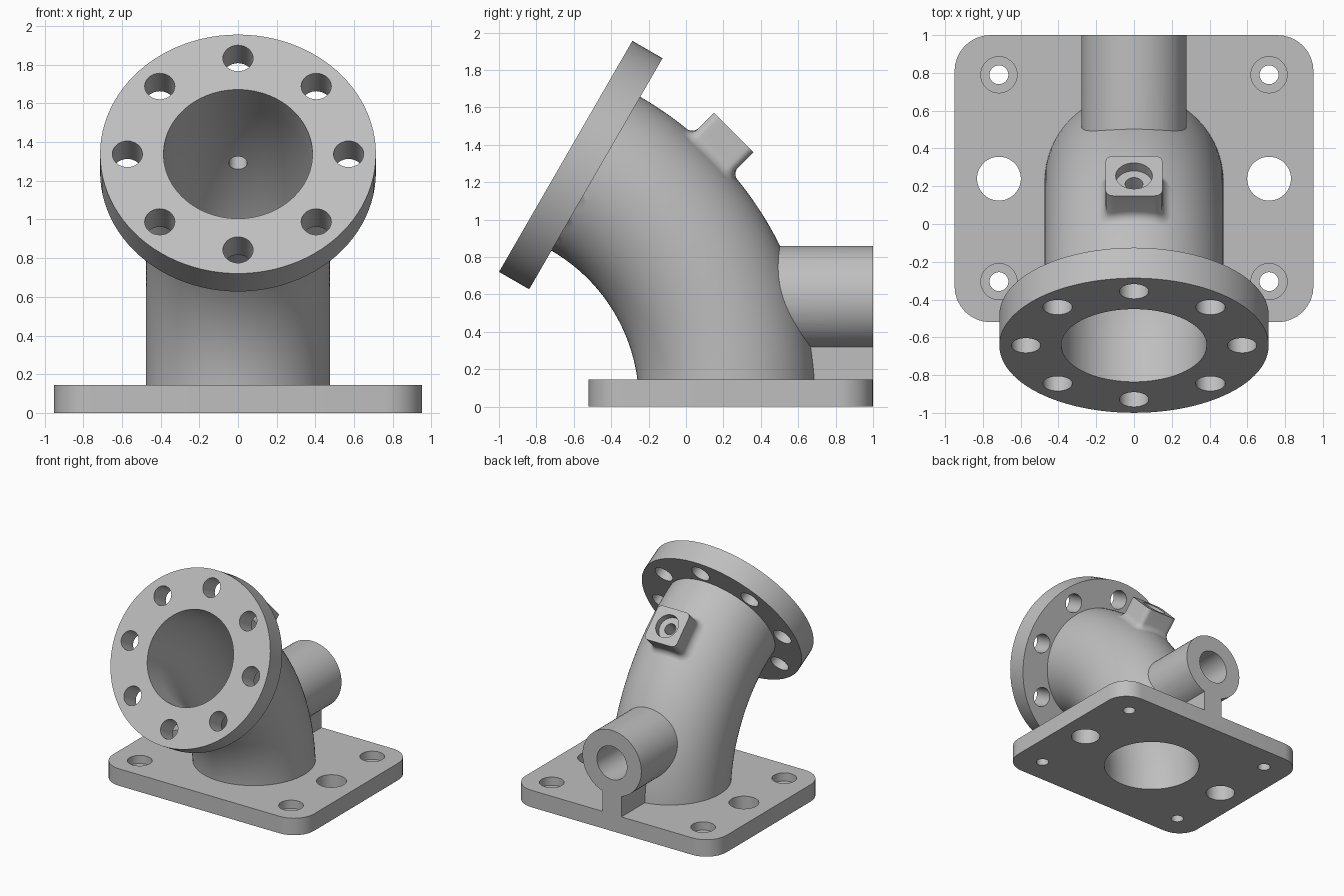
import bpy, bmesh, math
from mathutils import Vector

if "Cube" in bpy.data.objects:
    bpy.data.objects.remove(bpy.data.objects["Cube"], do_unlink=True)

X = Vector((1, 0, 0))
BEND_R, BEND_ANGLE = 1.41, math.radians(60)
BEND_CENTRE = Vector((0, -1.187, 0.024))
PIPE_R, BORE_R = 0.475, 0.385
FLANGE_R, FLANGE_T = 0.713, 0.186


def loft(name, rings):
    """Closed solid through rings of equal point count."""
    bm = bmesh.new()
    rows = [[bm.verts.new(p) for p in ring] for ring in rings]
    n = len(rows[0])
    for a, b in zip(rows, rows[1:]):
        for i in range(n):
            j = (i + 1) % n
            bm.faces.new((a[i], a[j], b[j], b[i]))
    bm.faces.new(rows[0][::-1])
    bm.faces.new(rows[-1])
    bmesh.ops.recalc_face_normals(bm, faces=bm.faces)
    mesh = bpy.data.meshes.new(name)
    bm.to_mesh(mesh)
    bm.free()
    obj = bpy.data.objects.new(name, mesh)
    bpy.context.collection.objects.link(obj)
    return obj


def circle(centre, axis, radius, n):
    """Ring around an axis lying in the YZ plane."""
    side = axis.cross(X)
    return [centre + radius * (math.cos(t) * X + math.sin(t) * side)
            for t in (2 * math.pi * i / n for i in range(n))]


def cylinder(name, start, end, radius, n=48):
    start, end = Vector(start), Vector(end)
    axis = (end - start).normalized()
    return loft(name, [circle(p, axis, radius, n) for p in (start, end)])


def rounded_rect(hx, hy, r, side_steps=1, seg=8):
    """Outline of a rectangle with round corners, sides optionally divided."""
    pts = []
    corners = [(1, 1), (-1, 1), (-1, -1), (1, -1)]
    for k, (sx, sy) in enumerate(corners):
        for i in range(seg + 1):
            t = math.pi / 2 * (k + i / seg)
            pts.append(Vector((sx * (hx - r) + r * math.cos(t),
                               sy * (hy - r) + r * math.sin(t))))
    out = []
    for i, p in enumerate(pts):
        q = pts[(i + 1) % len(pts)]
        steps = side_steps if i % (seg + 1) == seg else 1
        out += [p.lerp(q, s / steps) for s in range(steps)]
    return out


def bend_dir(angle):
    return Vector((0, math.cos(angle), math.sin(angle)))


def bend_tube(name, radius, lead_in, lead_out, steps=40, n=96):
    """Tube along the bend with a straight piece at each end."""
    path = []
    for i in range(steps + 1):
        a = BEND_ANGLE * i / steps
        path.append((BEND_CENTRE + BEND_R * bend_dir(a), bend_dir(a + math.pi / 2)))
    p, d = path[0]
    if lead_in:
        path.insert(0, (p - lead_in * d, d))
    p, d = path[-1]
    path.append((p + lead_out * d, d))
    return loft(name, [circle(p, d, radius, n) for p, d in path])


def combine(target, other, operation):
    mod = target.modifiers.new(operation.title(), 'BOOLEAN')
    mod.operation, mod.solver, mod.object = operation, 'EXACT', other
    bpy.context.view_layer.objects.active = target
    bpy.ops.object.modifier_apply(modifier=mod.name)
    bpy.data.objects.remove(other, do_unlink=True)


# Mounting plate
outline = rounded_rect(0.95, 0.76, 0.19)
body = loft("elbow_housing", [[Vector((p.x, p.y + 0.24, z)) for p in outline]
                              for z in (0, 0.145)])

# Curved pipe and tilted round flange
solids = [bend_tube("elbow_pipe", PIPE_R, 0, 0.08)]
flange_axis = bend_dir(BEND_ANGLE + math.pi / 2)
flange_back = BEND_CENTRE + BEND_R * bend_dir(BEND_ANGLE)
flange_front = flange_back + FLANGE_T * flange_axis
solids.append(cylinder("flange", flange_back, flange_front, FLANGE_R, 96))

# Side pipe with its supporting rib
solids.append(cylinder("side_pipe", (0, 0.2, 0.582), (0, 1, 0.582), 0.278, 64))
solids.append(loft("rib", [[Vector((x, y, z)) for x, y in
                            ((-0.09, 0.3), (0.09, 0.3), (0.09, 1), (-0.09, 1))]
                           for z in (0.08, 0.5)]))

# Square boss with a fillet that follows the pipe surface
boss_dir, boss_up = bend_dir(math.pi / 4), bend_dir(math.pi * 3 / 4)
BOSS_H, FILLET = 0.154, 0.045


def boss_ring(offset, height, follow):
    ring = []
    for p in rounded_rect(0.15 + offset, 0.149 + offset, 0.04 + offset, 8):
        drop = PIPE_R - math.sqrt(PIPE_R ** 2 - p.x ** 2) + p.y ** 2 / 3.8
        dist = BEND_R + PIPE_R + height - follow * drop
        ring.append(BEND_CENTRE + boss_dir * dist + X * p.x + boss_up * p.y)
    return ring


rings = [boss_ring(FILLET, -0.04, 1)]
for i in range(7):
    t = math.pi / 2 * i / 6
    rings.append(boss_ring(FILLET * (1 - math.sin(t)),
                           FILLET * (1 - math.cos(t)) - 0.001, 1))
rings.append(boss_ring(0, BOSS_H, 0))
solids.append(loft("boss", rings))

for part in solids:
    combine(body, part, 'UNION')

# Main bore and side bore
cutters = [bend_tube("main_bore", BORE_R, 0.2, 0.4),
           cylinder("side_bore", (0, 0.1, 0.582), (0, 1.1, 0.582), 0.142)]

# Boss hole with counterbore
boss_top = BEND_R + PIPE_R + BOSS_H
for start, radius in ((1.6, 0.047), (boss_top - 0.06, 0.097)):
    cutters.append(cylinder("boss_hole", BEND_CENTRE + boss_dir * start,
                            BEND_CENTRE + boss_dir * 2.2, radius))

# Flange bolt holes
flange_up = flange_axis.cross(X)
for i in range(8):
    t = math.pi / 4 * i
    p = flange_back + 0.572 * (math.cos(t) * X + math.sin(t) * flange_up)
    cutters.append(cylinder("bolt_hole", p - 0.03 * flange_axis,
                            p + 0.25 * flange_axis, 0.078, 32))

# Plate holes: counterbored corners and large dowel holes
for x in (-0.715, 0.715):
    for y in (-0.305, 0.79):
        cutters.append(cylinder("screw_hole", (x, y, -0.1), (x, y, 0.3), 0.05, 32))
        cutters.append(cylinder("counterbore", (x, y, 0.075), (x, y, 0.3), 0.096, 32))
    cutters.append(cylinder("dowel_hole", (x, 0.24, -0.1), (x, 0.24, 0.3), 0.116, 48))

for cutter in cutters:
    cutter.hide_render = True
    combine(body, cutter, 'DIFFERENCE')

# Cast metal material
metal = bpy.data.materials.new("light_grey_metal")
colour = (0.52, 0.52, 0.52, 1)
metal.use_nodes = True
metal.diffuse_color = colour
metal.node_tree.nodes["Principled BSDF"].inputs["Base Color"].default_value = colour
body.data.materials.clear()
body.data.materials.append(metal)

bpy.ops.object.select_all(action='DESELECT')
body.select_set(True)
bpy.context.view_layer.objects.active = body
bpy.ops.object.shade_smooth_by_angle(angle=math.radians(30))
